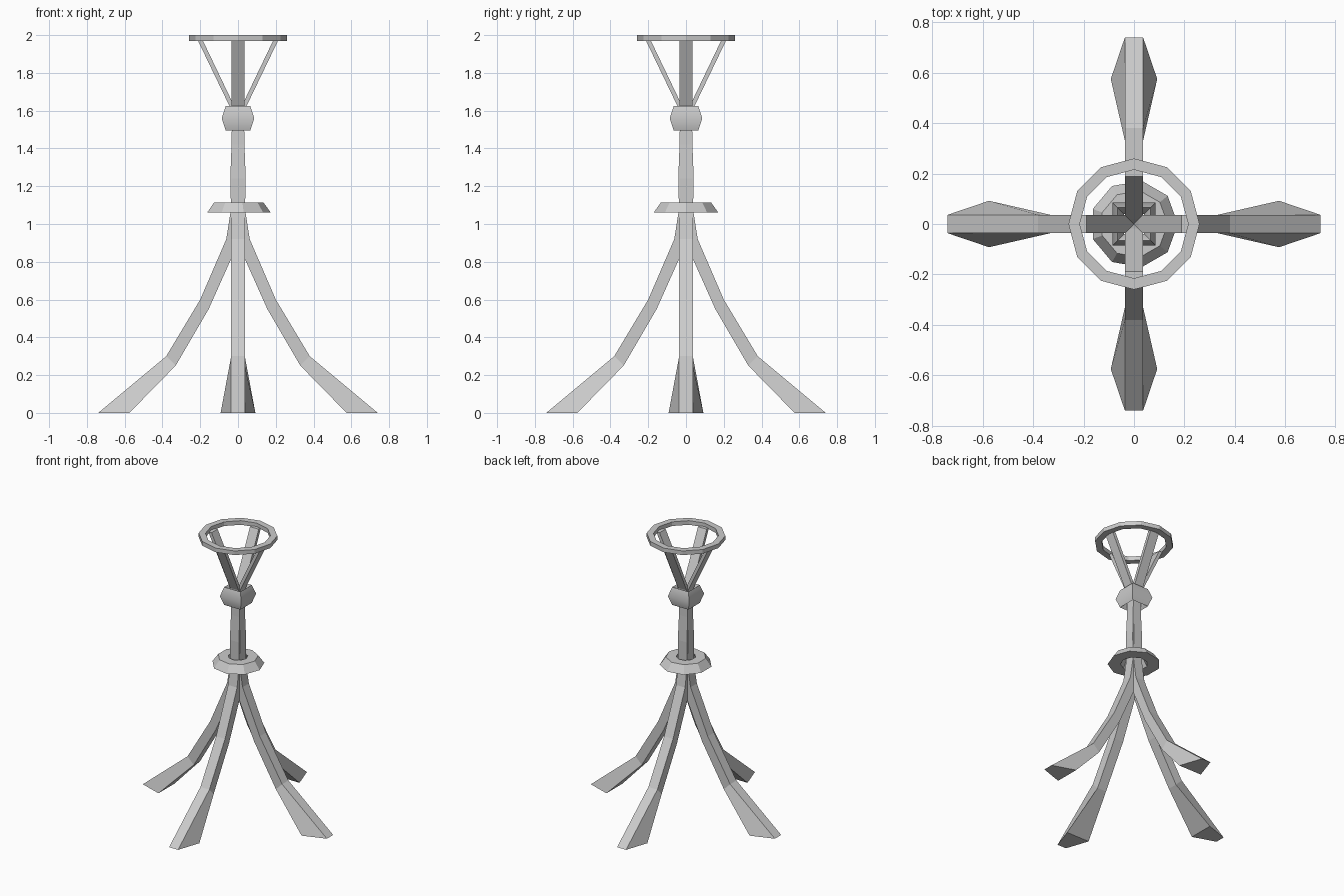
import bpy
from math import cos, sin, pi

if "Cube" in bpy.data.objects:
    bpy.data.objects.remove(bpy.data.objects["Cube"])


def make_object(name, verts, faces):
    mesh = bpy.data.meshes.new(name)
    mesh.from_pydata(verts, [], faces)
    mesh.update()
    obj = bpy.data.objects.new(name, mesh)
    bpy.context.collection.objects.link(obj)
    return obj


def ring(name, section, sides, turn=0.0):
    """Sweep a closed (radius, z) section around the z axis."""
    n = len(section)
    verts = [(r * cos(turn + 2 * pi * i / sides), r * sin(turn + 2 * pi * i / sides), z)
             for i in range(sides) for r, z in section]
    faces = []
    for i in range(sides):
        a, b = i * n, (i + 1) % sides * n
        for j in range(n):
            k = (j + 1) % n
            faces.append((a + j, b + j, b + k, a + k))
    return make_object(name, verts, faces)


def strap(name, stations, angle):
    """Bar through stations: outer r, outer z, outer half width, inner r, inner z, inner half width."""
    verts = []
    for ro, zo, wo, ri, zi, wi in stations:
        for r, w, z in ((ro, -wo, zo), (ro, wo, zo), (ri, wi, zi), (ri, -wi, zi)):
            verts.append((r * cos(angle) - w * sin(angle), r * sin(angle) + w * cos(angle), z))
    faces = [(3, 2, 1, 0)]
    for i in range(len(stations) - 1):
        a = 4 * i
        for j in range(4):
            k = (j + 1) % 4
            faces.append((a + j, a + k, a + 4 + k, a + 4 + j))
    e = len(verts) - 4
    faces.append((e, e + 1, e + 2, e + 3))
    return make_object(name, verts, faces)


W = 0.036
# Leg with flared foot, rising into a quarter of the stem
leg = [
    (0.74, 0.0, W, 0.575, 0.0, 0.092),
    (0.38, 0.30, W, 0.33, 0.25, W),
    (0.20, 0.60, W, 0.155, 0.55, W),
    (0.062, 0.92, W, 0.012, 0.87, W),
    (0.037, 1.08, W, 0.0, 1.08, W),
    (0.041, 1.24, 0.035, 0.0, 1.24, 0.035),
    (0.034, 1.42, 0.032, 0.0, 1.42, 0.032),
    (0.032, 1.57, 0.032, 0.0, 1.57, 0.032),
]
# Arm spreading from the knot to the top ring
arm = [
    (0.032, 1.57, 0.034, 0.0, 1.57, 0.034),
    (0.043, 1.62, 0.035, 0.018, 1.62, 0.035),
    (0.214, 1.975, 0.035, 0.188, 1.975, 0.035),
]
for i, side in enumerate(("right", "back", "left", "front")):
    strap(side + "_leg", leg, i * pi / 2)
    strap(side + "_arm", arm, i * pi / 2)

# Twelve-sided top ring
ring("top_ring", [(0.26, 1.97), (0.26, 2.0), (0.215, 2.0), (0.215, 1.97)], 12)

# Nine-sided sloped collar
ring("collar", [(0.174, 1.06), (0.134, 1.115), (0.065, 1.115), (0.09, 1.06)], 9)

# Square knot band around the stem
d = 2 ** 0.5
knot = ring("knot", [(r * d, z) for r, z in
                     ((0.065, 1.495), (0.086, 1.56), (0.065, 1.625), (0.04, 1.59), (0.04, 1.53))],
            4, pi / 4)
bpy.context.view_layer.objects.active = knot
knot.select_set(True)
bpy.ops.object.shade_smooth_by_angle(angle=0.75)
